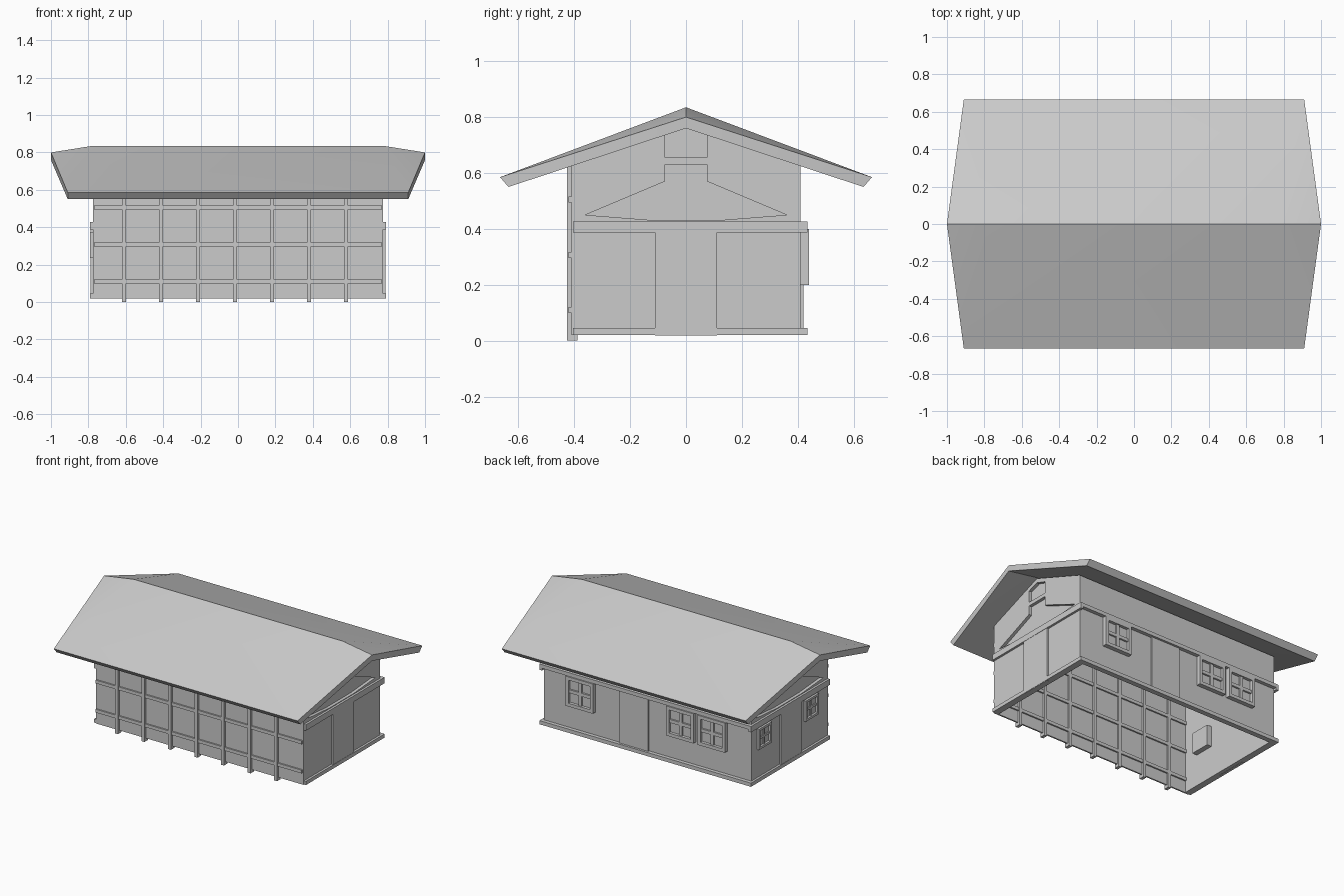
import bpy, math

if "Cube" in bpy.data.objects:
    bpy.data.objects.remove(bpy.data.objects["Cube"])

def mesh_object(name, verts, faces):
    me = bpy.data.meshes.new(name)
    me.from_pydata(verts, [], faces)
    me.update()
    ob = bpy.data.objects.new(name, me)
    bpy.context.collection.objects.link(ob)
    return ob

def box(name, x0, x1, y0, y1, z0, z1):
    v = [(x, y, z) for x in (x0, x1) for y in (y0, y1) for z in (z0, z1)]
    f = [(0, 1, 3, 2), (4, 6, 7, 5), (0, 4, 5, 1), (2, 3, 7, 6), (0, 2, 6, 4), (1, 5, 7, 3)]
    return mesh_object(name, v, f)

def prism_x(name, outline, x0, x1):
    """Extrude a counter-clockwise (y, z) outline from x0 to x1 (x0 < x1)."""
    n = len(outline)
    v = [(x, y, z) for x in (x0, x1) for y, z in outline]
    f = [tuple(range(n - 1, -1, -1)), tuple(range(n, 2 * n))]
    f += [(i, (i + 1) % n, n + (i + 1) % n, n + i) for i in range(n)]
    return mesh_object(name, v, f)

def span(s, a, b):
    return sorted((s * a, s * b))

# Roof: thick gable sheet, gable ends raked outward and ridge ends dipping
def roof_layer(ridge, tip, eave_y, eave_z):
    return [(-1, 0, tip), (-.78, 0, ridge), (.78, 0, ridge), (1, 0, tip),
            (-.91, -eave_y, eave_z), (.91, -eave_y, eave_z),
            (.91, eave_y, eave_z), (-.91, eave_y, eave_z)]

top = [(4, 5, 2, 1), (0, 4, 1), (5, 3, 2), (6, 7, 1, 2), (7, 0, 1), (3, 6, 2)]
rim = [4, 5, 3, 6, 7, 0]
faces = top + [tuple(i + 8 for i in reversed(f)) for f in top]
faces += [(a + 8, b + 8, b, a) for a, b in zip(rim, rim[1:] + rim[:1])]
roof = mesh_object("roof", roof_layer(.835, .80, .665, .585) + roof_layer(.795, .76, .635, .55), faces)
bpy.context.view_layer.objects.active = roof
roof.select_set(True)
bpy.ops.object.shade_smooth_by_angle(angle=math.radians(30))

# Long walls
box("front_wall", -.775, .775, -.41, -.40, .02, .632)
box("back_wall", -.775, .775, .40, .41, .02, .632)

# Front lattice, standing through the wall
for i in range(7):
    x = -.61 + i * .198
    box("front_post", x - .011, x + .011, -.425, -.388, 0, .625)
for z in (.11, .307, .505):
    box("front_rail", -.77, .77, -.42, -.39, z - .011, z + .011)

# Gable walls with recessed attic panels
gable = [(-.405, .02), (.405, .02), (.405, .635), (0, .79), (-.405, .635)]
attic = [(-.36, .45), (-.13, .432), (.13, .432), (.36, .45),
         (.075, .57), (.075, .63), (-.075, .63), (-.075, .57)]
vent = [(-.075, .655), (.075, .655), (.075, .735), (0, .76), (-.075, .735)]
for s in (1, -1):
    wall = prism_x("gable_wall", gable, *span(s, .745, .775))
    for outline in (attic, vent):
        cutter = prism_x("recess_cutter", outline, *span(s, .754, .83))
        cutter.hide_render = True
        cutter.display_type = 'WIRE'
        cutter.hide_set(True)
        mod = wall.modifiers.new("recess", 'BOOLEAN')
        mod.operation = 'DIFFERENCE'
        mod.solver = 'EXACT'
        mod.object = cutter
    # Trim bands and centre door on the gable end
    box("gable_sill", *span(s, .77, .79), -.405, .435, .02, .045)
    box("gable_band", *span(s, .77, .79), -.405, .435, .387, .427)
    box("gable_door", *span(s, .77, .788), -.11, .11, .018, .387)

# Back trim and door
box("back_sill", -.79, .79, .405, .435, .02, .045)
box("back_band", -.79, .79, .405, .435, .402, .427)
box("back_door", -.012, .208, .405, .42, .045, .402)

def window(name, place, w, z0, z1, inner, outer, bar):
    """Frame with a cross and a glass slab; place(u0,u1,d0,d1) gives x and y ranges."""
    def part(label, u0, u1, a, b, d1=outer):
        box(name + label, *place(u0, u1, inner, d1), a, b)
    h, zm = w / 2, (z0 + z1) / 2
    part("_glass", -h + .002, h - .002, z0 + .002, z1 - .002, outer - .02)
    for u in (-h, h - bar):
        part("_jamb", u, u + bar, z0, z1)
    for z in (z0, z1 - bar):
        part("_rail", -h + bar, h - bar, z, z + bar)
    part("_mullion", -bar / 2, bar / 2, z0 + bar, z1 - bar, outer - .008)
    for a, b in ((-h + bar, -bar / 2), (bar / 2, h - bar)):
        part("_crossbar", a, b, zm - bar / 2, zm + bar / 2, outer - .008)

# Back windows
for cx in (.49, -.26, -.495):
    window("back_window", lambda a, b, c, d, cx=cx: (cx + a, cx + b, c, d),
           .205, .20, .40, .395, .44, .022)

# Left side windows, boxed into the room
for cy in (.28, -.22):
    window("side_window", lambda a, b, c, d, cy=cy: (-d, -c, cy + a, cy + b),
           .14, .235, .375, .71, .79, .015)
